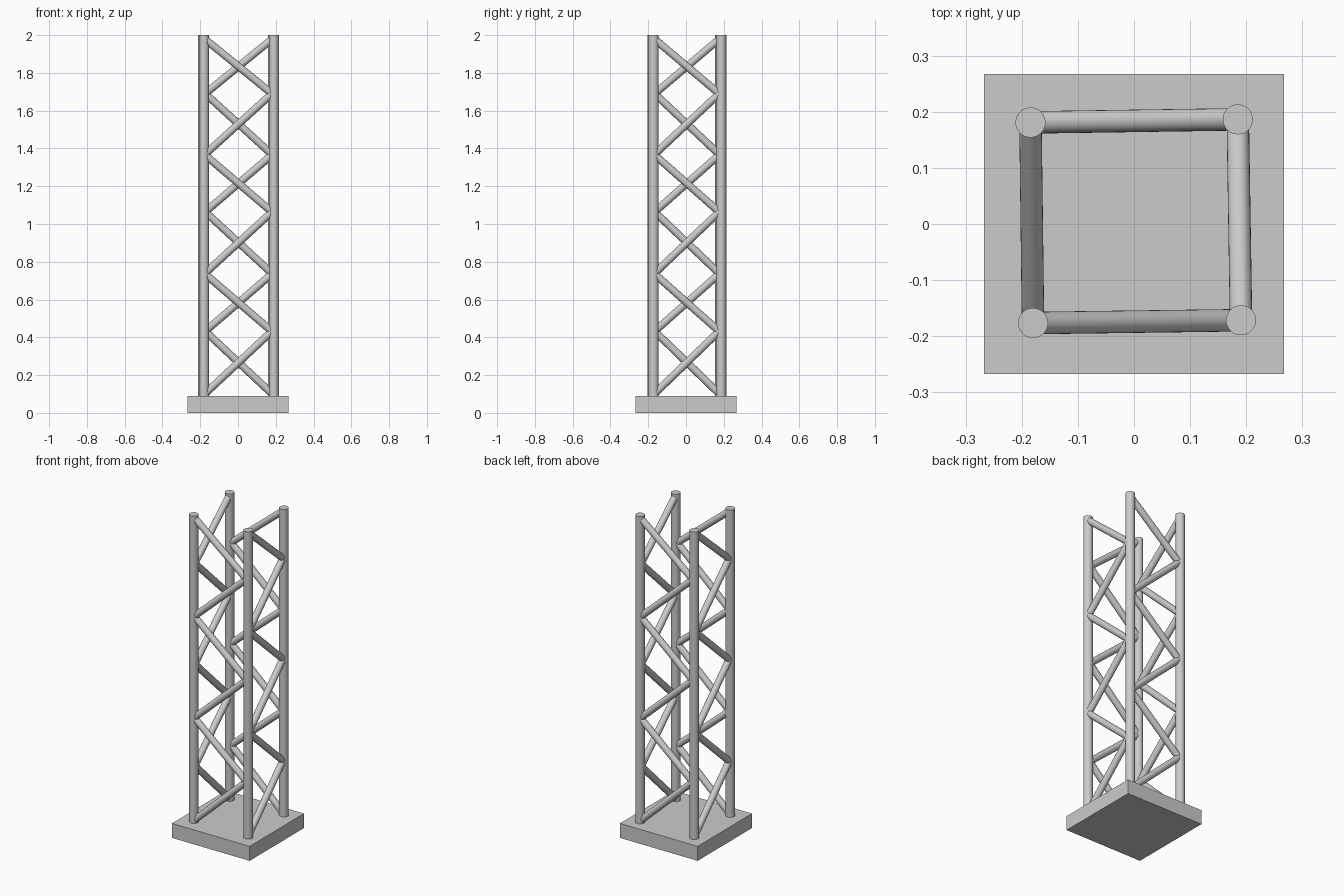
import bpy
from mathutils import Vector

if "Cube" in bpy.data.objects:
    bpy.data.objects.remove(bpy.data.objects["Cube"])

BASE_TOP = 0.09
# Post centres, in order around the tower seen from above
POSTS = [Vector(p) for p in ((-0.180, -0.1765), (0.1907, -0.1715),
                             (0.185, 0.1865), (-0.1845, 0.181))]
# Heights of the lattice joints, alternating between the two posts of a side
JOINTS = [0.10, 0.432, 0.737, 1.064, 1.367, 1.69, 1.98]


def tube(name, a, b, radius, sides):
    d = b - a
    bpy.ops.mesh.primitive_cylinder_add(vertices=sides, radius=radius,
                                        depth=d.length, location=(a + b) / 2)
    ob = bpy.context.object
    ob.name = name
    ob.rotation_euler = d.to_track_quat('Z', 'Y').to_euler()
    bpy.ops.object.shade_smooth_by_angle()


# Square base plate
bpy.ops.mesh.primitive_cube_add(size=1, location=(0, 0, BASE_TOP / 2))
base = bpy.context.object
base.name = "base_plate"
base.scale = (0.534, 0.534, BASE_TOP)

# Upright posts and the zigzag braces of each side
for i, p in enumerate(POSTS):
    tube(f"post_{i + 1}", p.to_3d() + Vector((0, 0, BASE_TOP - 0.01)),
         p.to_3d() + Vector((0, 0, 2)), 0.0268, 32)
    q = POSTS[(i + 1) % 4]
    ends = (p.lerp(q, 0.01), p.lerp(q, 0.97))
    nodes = [Vector((*ends[k % 2], z)) for k, z in enumerate(JOINTS)]
    for k in range(len(nodes) - 1):
        tube(f"brace_{i + 1}_{k + 1}", nodes[k], nodes[k + 1], 0.02, 24)
